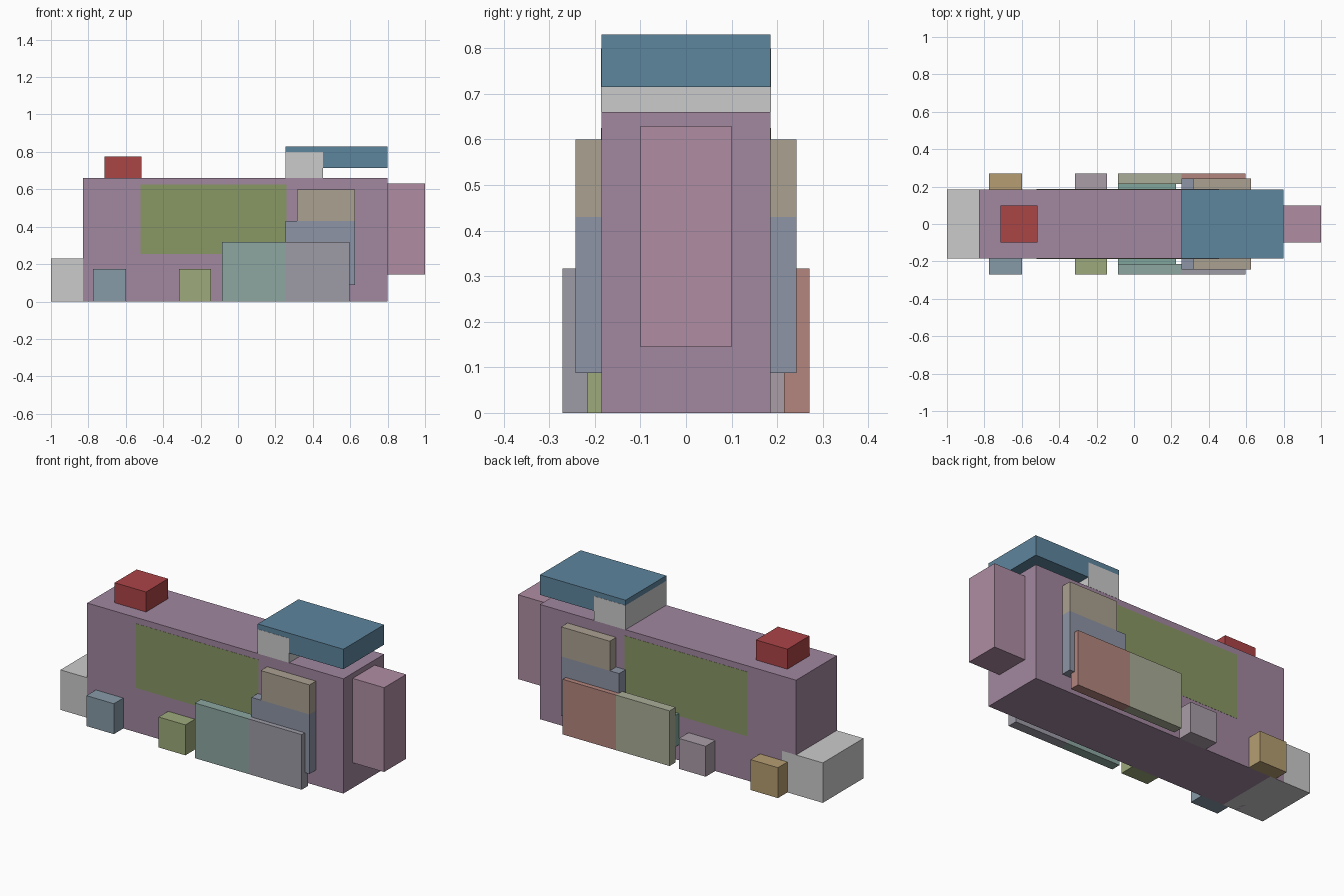
import bpy, bmesh
from mathutils import Matrix, Vector

if "Cube" in bpy.data.objects:
    bpy.data.objects.remove(bpy.data.objects["Cube"])


def material(rgb):
    # 8-bit display colour to linear diffuse colour
    mat = bpy.data.materials.new("colour")
    mat.diffuse_color = [(c / 255) ** 2.2 for c in rgb] + [1]
    mat.use_nodes = True
    mat.node_tree.nodes["Principled BSDF"].inputs["Base Color"].default_value = mat.diffuse_color
    return mat


def box(name, x, y, z, rgb=None):
    lo, hi = Vector((x[0], y[0], z[0])), Vector((x[1], y[1], z[1]))
    bm = bmesh.new()
    bmesh.ops.create_cube(bm, size=1, matrix=Matrix.Diagonal((*(hi - lo), 1)))
    mesh = bpy.data.meshes.new(name)
    bm.to_mesh(mesh)
    bm.free()
    if rgb:
        mesh.materials.append(material(rgb))
    obj = bpy.data.objects.new(name, mesh)
    obj.location = (lo + hi) / 2
    bpy.context.collection.objects.link(obj)


def pair(name, x, y, z, right_rgb, left_rgb=None):
    # the same block on the -y (right) and +y (left) sides
    box(name + "_right", x, (-y[1], -y[0]), z, right_rgb)
    box(name + "_left", x, y, z, left_rgb or right_rgb)


# Main hull and end blocks
HALF = (-0.185, 0.185)
NARROW = (-0.1, 0.1)
box("body", (-0.83, 0.80), HALF, (0, 0.66), (160, 134, 158))
box("front_bumper", (-1.0, -0.74), HALF, (0, 0.23))
box("rear_block", (0.80, 1.0), NARROW, (0.145, 0.63), (174, 140, 162))

# Top parts
box("chimney", (-0.715, -0.515), NARROW, (0.66, 0.775), (170, 70, 72))
box("roof", (0.255, 0.80), HALF, (0.715, 0.83), (94, 132, 156))
box("roof_support", (0.255, 0.455), (-0.186, 0.186), (0.66, 0.80))

# Flush coloured panels on the hull sides
pair("side_panel", (-0.52, 0.26), (0.17, 0.186), (0.255, 0.625), (135, 150, 100))

# Upper side boxes
pair("upper_side_box", (0.315, 0.625), (0.185, 0.243), (0.43, 0.60), (170, 160, 144))
pair("middle_side_box", (0.255, 0.625), (0.185, 0.243), (0.088, 0.43), (140, 147, 164))

# Lower skirts standing off the hull, with their brackets
SKIRT_Y, SKIRT_Z = (0.215, 0.271), (0, 0.317)
pair("skirt_front", (-0.085, 0.255), SKIRT_Y, SKIRT_Z, (140, 166, 160), (168, 172, 150))
pair("skirt_rear", (0.255, 0.595), SKIRT_Y, SKIRT_Z, (156, 155, 166), (178, 132, 124))
pair("skirt_bracket", (-0.085, 0.225), (0.185, 0.215), (0.09, 0.27), (128, 164, 154))

# Foot blocks along the bottom
FOOT_Y, FOOT_Z = (0.185, 0.271), (0, 0.175)
pair("front_foot", (-0.775, -0.60), FOOT_Y, FOOT_Z, (134, 153, 166), (180, 156, 112))
pair("middle_foot", (-0.315, -0.145), FOOT_Y, FOOT_Z, (156, 168, 122), (168, 156, 166))
